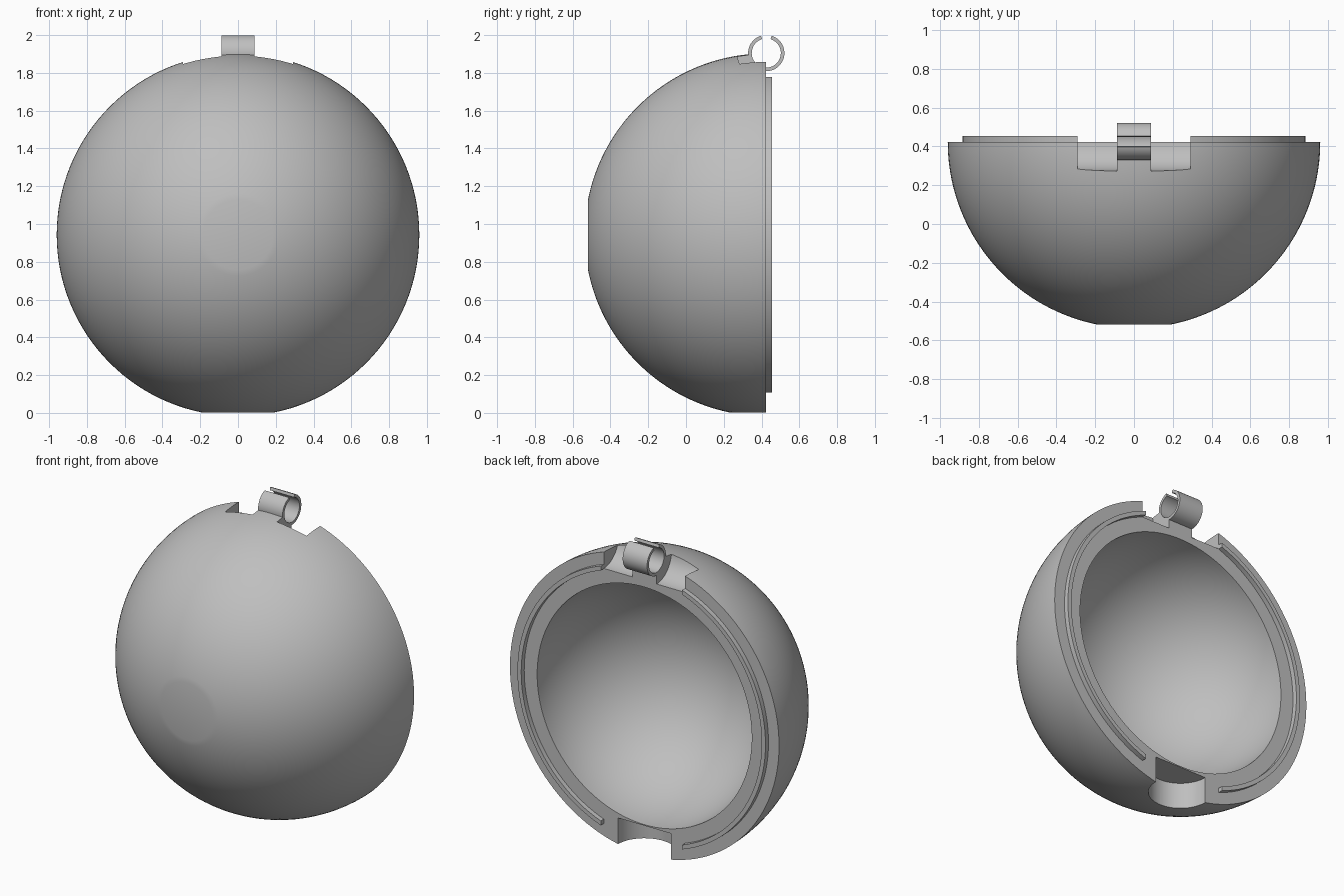
import bpy, bmesh
from math import sin, cos, pi, asin, radians
from mathutils import Vector, Matrix

if "Cube" in bpy.data.objects:
    bpy.data.objects.remove(bpy.data.objects["Cube"])

CENTRE = Vector((0, 0.423, 0.943))     # centre of the bowl, on the rim plane
HINGE = Vector((0, 0.425, 1.905))      # hinge axis, along x
R_OUT, R_IN = 0.96, 0.766
FLAT = 0.185                           # radius of the front flat
GAP = 0.29                             # half width of the hinge notch
CLIP = 0.087                           # half width of the hinge clip

grey = bpy.data.materials.new("light_grey")
grey.use_nodes = True
grey.diffuse_color = (0.52, 0.52, 0.52, 1)
grey.node_tree.nodes["Principled BSDF"].inputs["Base Color"].default_value = grey.diffuse_color


def make(name, bm):
    bmesh.ops.remove_doubles(bm, verts=bm.verts, dist=1e-5)
    bmesh.ops.recalc_face_normals(bm, faces=bm.faces)
    mesh = bpy.data.meshes.new(name)
    bm.to_mesh(mesh)
    bm.free()
    mesh.materials.append(grey)
    obj = bpy.data.objects.new(name, mesh)
    bpy.context.collection.objects.link(obj)
    return obj


def revolve(name, profile, closed):
    """Turn (radius, depth) points around the bowl's y axis."""
    bm = bmesh.new()
    verts = [bm.verts.new(CENTRE + Vector((r, d, 0))) for r, d in profile]
    edges = [bm.edges.new(pair) for pair in zip(verts, verts[1:])]
    if closed:
        edges.append(bm.edges.new((verts[-1], verts[0])))
    bmesh.ops.spin(bm, geom=verts + edges, cent=CENTRE, axis=(0, 1, 0),
                   angle=2 * pi, steps=128)
    return make(name, bm)


def cylinder(name, radius, centre, length, axis):
    bm = bmesh.new()
    turn = Matrix.Rotation(pi / 2, 4, "Y") if axis == "X" else Matrix()
    bmesh.ops.create_cone(bm, cap_ends=True, segments=64, radius1=radius,
                          radius2=radius, depth=length,
                          matrix=Matrix.Translation(centre) @ turn)
    return make(name, bm)


def box(name, centre, size):
    bm = bmesh.new()
    bmesh.ops.create_cube(bm, size=1, matrix=Matrix.Translation(centre)
                          @ Matrix.Diagonal((*size, 1)))
    return make(name, bm)


def activate(obj):
    bpy.ops.object.select_all(action="DESELECT")
    obj.select_set(True)
    bpy.context.view_layer.objects.active = obj


def cut(obj, cutter):
    mod = obj.modifiers.new("cut", "BOOLEAN")
    mod.operation, mod.solver, mod.object = "DIFFERENCE", "EXACT", cutter
    activate(obj)
    bpy.ops.object.modifier_apply(modifier=mod.name)
    bpy.data.objects.remove(cutter)


# Half-ball shell with a flat front and a hollow back
STEPS = 40
start = asin(FLAT / R_OUT)
outer = [start + (pi / 2 - start) * i / STEPS for i in range(STEPS + 1)]
inner = [pi / 2 * (1 - i / STEPS) for i in range(STEPS + 1)]
profile = [(0, -R_OUT * cos(start))]
profile += [(R_OUT * sin(a), -R_OUT * cos(a)) for a in outer]
profile += [(R_IN * sin(a), -R_IN * cos(a)) for a in inner]
shell = revolve("bowl_shell", profile, False)

# Round hinge clearance either side of the clip, and the bore through it
for side in (-1, 1):
    middle = HINGE + Vector((side * (GAP + CLIP) / 2, 0, 0))
    cut(shell, cylinder("hinge_cutter", 0.153, middle, GAP - CLIP, "X"))
cut(shell, cylinder("bore_cutter", 0.08, HINGE, 2 * CLIP + 0.02, "X"))

# Blind thumb notch under the rim
cut(shell, cylinder("thumb_cutter", 0.188, Vector((0, CENTRE.y, 0.02)), 0.3, "Z"))

# Raised lip on the rim, open at the hinge and the thumb notch
lip = revolve("rim_lip", [(0.858, -0.005), (0.885, -0.005),
                          (0.885, 0.031), (0.858, 0.031)], True)
cut(lip, box("lip_cutter", CENTRE, (2 * GAP, 0.3, 2.2)))

# Split hinge ring, open at the top
bm = bmesh.new()
gap = radians(17)
rows = []
for i in range(49):
    a = gap + (2 * pi - 2 * gap) * i / 48
    rows.append([bm.verts.new(HINGE + Vector((x, r * sin(a), r * cos(a))))
                 for x, r in ((-CLIP, 0.077), (CLIP, 0.077),
                              (CLIP, 0.096), (-CLIP, 0.096))])
for a, b in zip(rows, rows[1:]):
    for k in range(4):
        n = (k + 1) % 4
        bm.faces.new((a[k], a[n], b[n], b[k]))
bm.faces.new(rows[0])
bm.faces.new(rows[-1])
ring = make("hinge_ring", bm)

for obj in (shell, lip, ring):
    activate(obj)
    bpy.ops.object.shade_smooth_by_angle(angle=radians(30))
